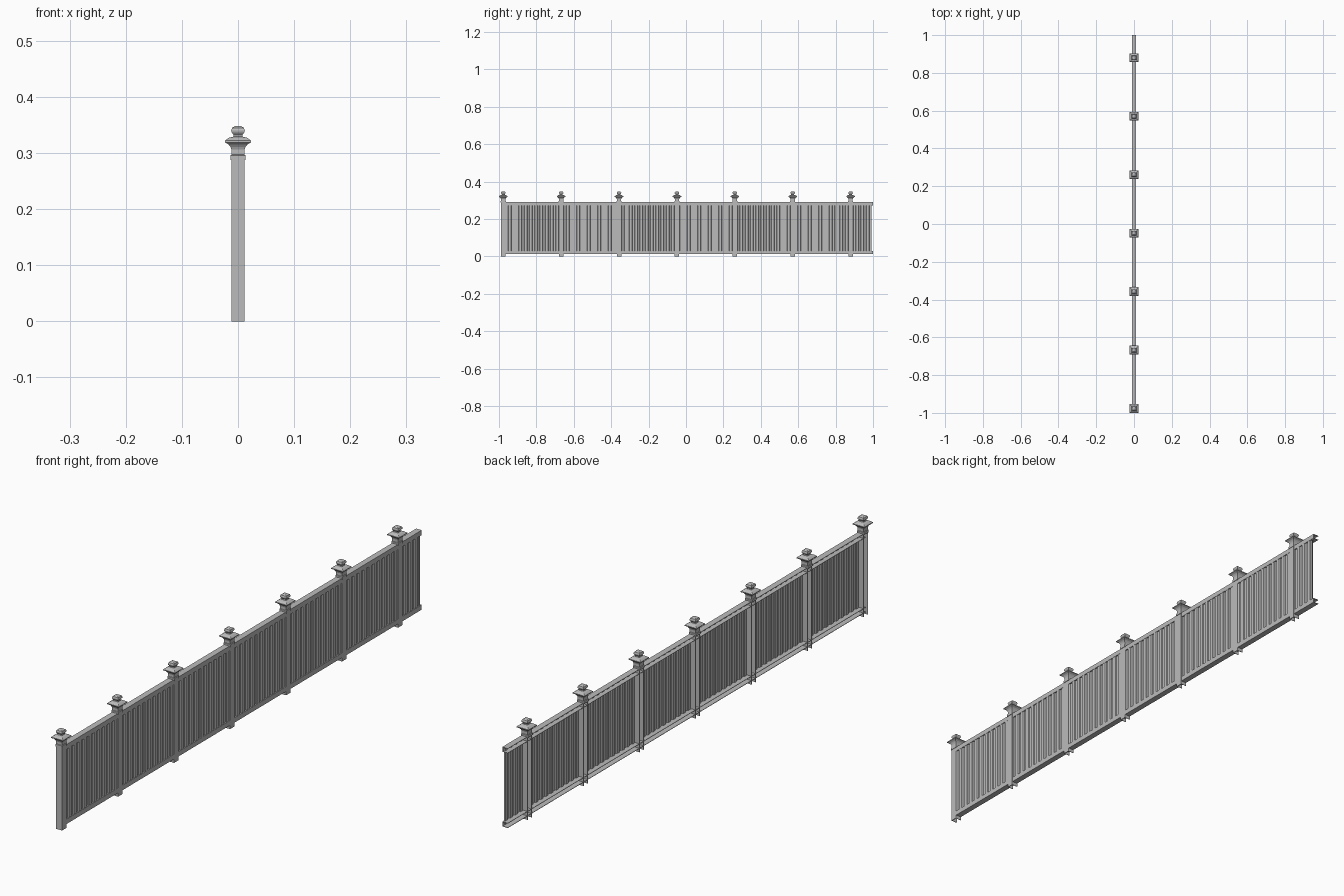
import bpy
import bmesh

cube = bpy.data.objects.get("Cube")
if cube:
    bpy.data.objects.remove(cube, do_unlink=True)

# One plain grey for the whole fence
grey = bpy.data.materials.new("fence_grey")
grey.use_nodes = True
COLOUR = (0.5, 0.5, 0.5, 1)
grey.diffuse_color = COLOUR
bsdf = next(n for n in grey.node_tree.nodes if n.type == 'BSDF_PRINCIPLED')
bsdf.inputs["Base Color"].default_value = COLOUR
bsdf.inputs["Roughness"].default_value = 0.8

POSTS = 7
SPACING = 0.3095
FIRST = -0.977
END = 1.0


def finish(name, bm):
    bmesh.ops.recalc_face_normals(bm, faces=bm.faces)
    mesh = bpy.data.meshes.new(name)
    bm.to_mesh(mesh)
    bm.free()
    mesh.materials.append(grey)
    obj = bpy.data.objects.new(name, mesh)
    bpy.context.collection.objects.link(obj)
    return obj


def prism(name, outline, place, start, end):
    """Extrude a closed outline; place(u, v, w) maps it into the model."""
    bm = bmesh.new()
    rings = [[bm.verts.new(place(u, v, w)) for u, v in outline]
             for w in (start, end)]
    n = len(outline)
    for ring in rings:
        bm.faces.new(ring)
    for i in range(n):
        j = (i + 1) % n
        bm.faces.new((rings[0][i], rings[0][j], rings[1][j], rings[1][i]))
    return finish(name, bm)


def channel(depth, half, wall):
    """C-shaped section with its web on +x and open towards -x."""
    inner = half - wall
    web = depth - wall
    return [(-depth, -half), (depth, -half), (depth, half), (-depth, half),
            (-depth, inner), (web, inner), (web, -inner), (-depth, -inner)]


def square_turning(name, profile, y):
    """Stack of square rings given as (half width, height)."""
    bm = bmesh.new()
    rings = [[bm.verts.new((sx * r, y + sy * r, z))
              for sx, sy in ((-1, -1), (1, -1), (1, 1), (-1, 1))]
             for r, z in profile]
    for low, high in zip(rings, rings[1:]):
        for i in range(4):
            j = (i + 1) % 4
            bm.faces.new((low[i], low[j], high[j], high[i]))
    bm.faces.new(rings[0])
    bm.faces.new(rings[-1])
    return finish(name, bm)


# Posts with collar, flared cap and knob
post_section = channel(0.0118, 0.012, 0.0015)
cap_profile = [
    (0.0135, 0.288), (0.0135, 0.296), (0.0115, 0.297), (0.0115, 0.306),
    (0.0135, 0.311), (0.0165, 0.315), (0.0232, 0.319), (0.0232, 0.322),
    (0.0165, 0.327), (0.0085, 0.329), (0.0075, 0.332), (0.0115, 0.337),
    (0.0122, 0.340), (0.0105, 0.345), (0.0055, 0.348)]
for k in range(POSTS):
    y = FIRST + k * SPACING
    prism(f"post_{k + 1}", post_section,
          lambda u, v, w, y=y: (u, y + v, w), 0, 0.29)
    square_turning(f"post_cap_{k + 1}", cap_profile, y)

# Top and bottom rails
rail_section = channel(0.0107, 0.0085, 0.0015)
for name, height in (("top_rail", 0.282), ("bottom_rail", 0.021)):
    prism(name, rail_section,
          lambda u, v, w, h=height: (u, w, h + v), FIRST, END)

# Ribbed infill sheet between the rails
PITCH = SPACING / 11
OUTER, INNER = 0.0095, 0.0055
path = []
y = FIRST
while y + PITCH < END - 0.004:
    path += [(OUTER, y), (OUTER, y + 0.48 * PITCH),
             (INNER, y + 0.55 * PITCH), (INNER, y + 0.93 * PITCH)]
    y += PITCH
path += [(OUTER, y), (OUTER, END - 0.01)]
bm = bmesh.new()
columns = [[bm.verts.new((px, py, z)) for z in (0.02, 0.283)]
           for px, py in path]
for a, b in zip(columns, columns[1:]):
    bm.faces.new((a[0], b[0], b[1], a[1]))
sheet = finish("infill_sheet", bm)
solid = sheet.modifiers.new("thickness", 'SOLIDIFY')
solid.thickness = 0.001
solid.offset = 0
